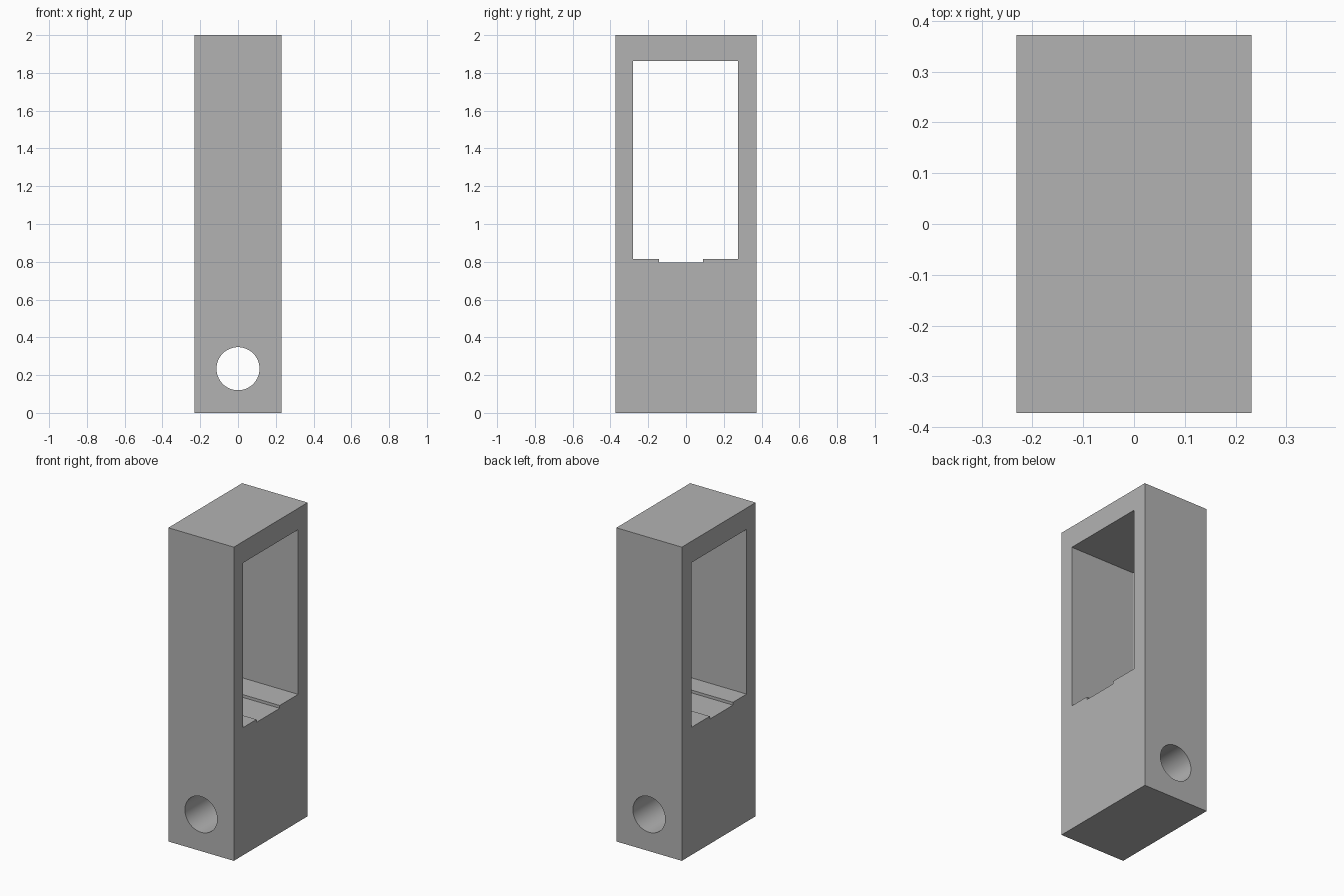
import bpy
import bmesh
import math

HALF_X, HALF_Y, HEIGHT = 0.231, 0.372, 2.0

if "Cube" in bpy.data.objects:
    bpy.data.objects.remove(bpy.data.objects["Cube"], do_unlink=True)

grey = bpy.data.materials.new("plain grey")
grey.use_nodes = True
grey.diffuse_color = (0.45, 0.45, 0.45, 1)
grey.node_tree.nodes["Principled BSDF"].inputs["Base Color"].default_value = grey.diffuse_color


def extrude_side_profile(name, points, half_width):
    """Solid with a (y, z) outline, extruded along x."""
    bm = bmesh.new()
    face = bm.faces.new([bm.verts.new((-half_width, y, z)) for y, z in points])
    result = bmesh.ops.extrude_face_region(bm, geom=[face])
    moved = [g for g in result["geom"] if isinstance(g, bmesh.types.BMVert)]
    bmesh.ops.translate(bm, verts=moved, vec=(2 * half_width, 0, 0))
    bmesh.ops.recalc_face_normals(bm, faces=bm.faces)
    mesh = bpy.data.meshes.new(name)
    bm.to_mesh(mesh)
    bm.free()
    mesh.materials.append(grey)
    obj = bpy.data.objects.new(name, mesh)
    bpy.context.collection.objects.link(obj)
    return obj


# Main block
body = extrude_side_profile("body", [
    (-HALF_Y, 0), (HALF_Y, 0), (HALF_Y, HEIGHT), (-HALF_Y, HEIGHT)], HALF_X)

# Side window with a shallow groove in its sill
window = extrude_side_profile("window_cutter", [
    (-0.28, 0.814), (-0.143, 0.814), (-0.143, 0.796), (0.09, 0.796),
    (0.09, 0.814), (0.276, 0.814), (0.276, 1.864), (-0.28, 1.864)], HALF_X + 0.1)

# Round hole from front to back
bpy.ops.mesh.primitive_cylinder_add(
    vertices=64, radius=0.114, depth=1, location=(0, 0, 0.234),
    rotation=(math.pi / 2, 0, 0))
hole = bpy.context.object
hole.name = "hole_cutter"
hole.data.materials.append(grey)

# Cut the openings and discard the cutters
bpy.ops.object.select_all(action="DESELECT")
body.select_set(True)
bpy.context.view_layer.objects.active = body
for cutter in (window, hole):
    cutter.hide_render = True
    cut = body.modifiers.new(cutter.name, "BOOLEAN")
    cut.operation = "DIFFERENCE"
    cut.solver = "EXACT"
    cut.object = cutter
    bpy.ops.object.modifier_apply(modifier=cut.name)
    bpy.data.objects.remove(cutter, do_unlink=True)

bpy.ops.object.shade_smooth_by_angle(angle=math.radians(30))
